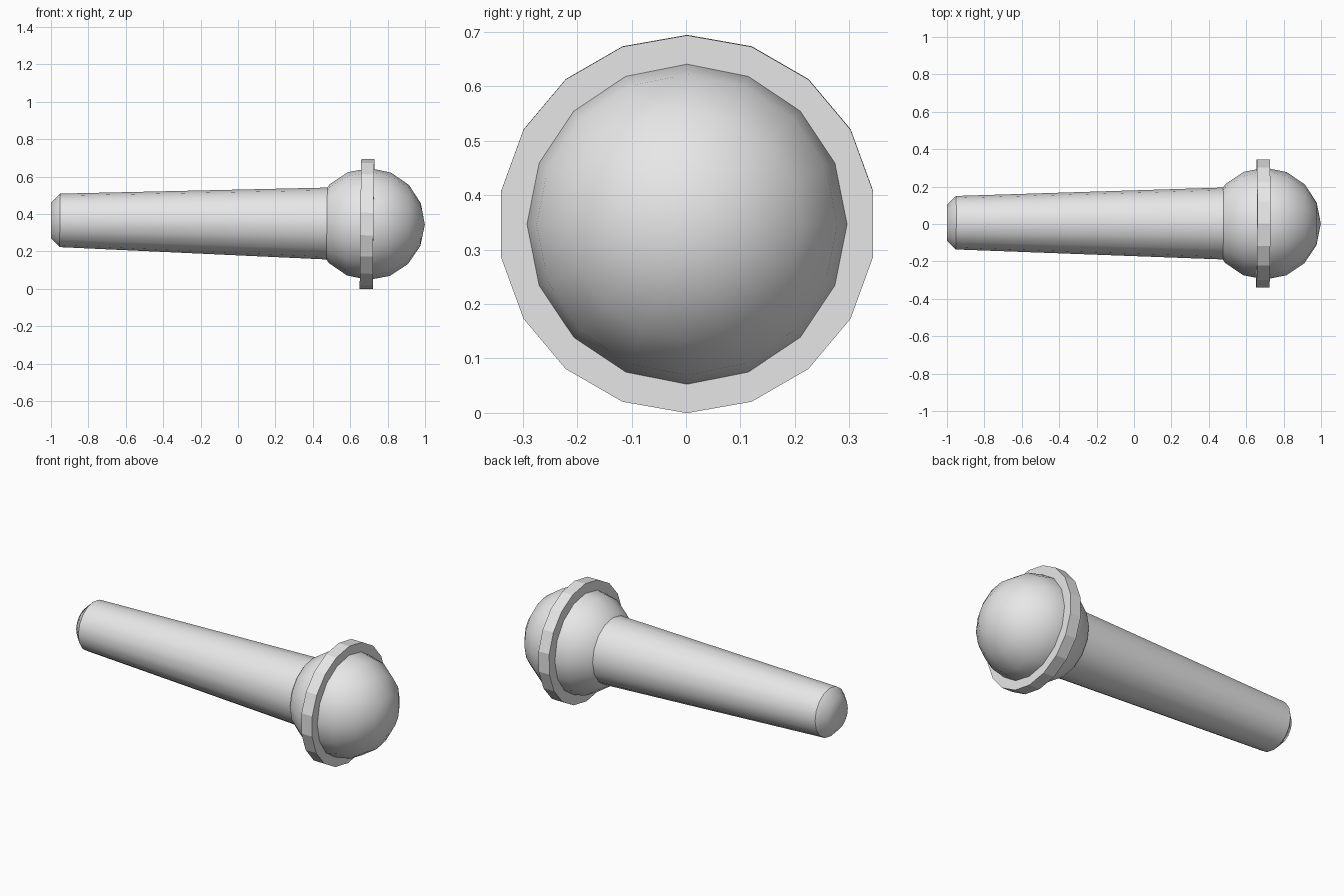
import bpy
import bmesh
from math import sin, cos, pi
from mathutils import Matrix, Euler

cube = bpy.data.objects.get("Cube")
if cube:
    bpy.data.objects.remove(cube, do_unlink=True)

grey = bpy.data.materials.new("light grey")
grey.use_nodes = True
colour = (0.8, 0.8, 0.8, 1)
grey.diffuse_color = colour
grey.node_tree.nodes["Principled BSDF"].inputs["Base Color"].default_value = colour

# Shared long axis, very slightly tilted, with its origin at the collar
AXIS = Matrix.Translation((0.69, 0.002, 0.347)) @ Euler((0, 0.0118, -0.003)).to_matrix().to_4x4()


def turned(name, profile, sides, smooth=True, sharp_rings=()):
    """Turn (along, radius) points about the axis; radius 0 makes a pole."""
    bm = bmesh.new()
    rings = []
    for along, radius in profile:
        count = sides if radius > 1e-6 else 1
        rings.append([bm.verts.new((along, radius * sin(2 * pi * i / sides),
                                    radius * cos(2 * pi * i / sides)))
                      for i in range(count)])
    for a, b in zip(rings, rings[1:]):
        for i in range(sides):
            j = (i + 1) % sides
            quad = [a[i % len(a)], a[j % len(a)], b[j % len(b)], b[i % len(b)]]
            bm.faces.new(list(dict.fromkeys(quad)))
    for ring in (rings[0], rings[-1]):
        if len(ring) > 1:
            bm.faces.new(ring)
    for k in sharp_rings:
        for i in range(sides):
            bm.edges.get((rings[k][i], rings[k][(i + 1) % sides])).smooth = False
    bmesh.ops.recalc_face_normals(bm, faces=bm.faces)
    for face in bm.faces:
        face.smooth = smooth
    mesh = bpy.data.meshes.new(name)
    bm.to_mesh(mesh)
    bm.free()
    mesh.materials.append(grey)
    obj = bpy.data.objects.new(name, mesh)
    obj.matrix_world = AXIS
    bpy.context.collection.objects.link(obj)
    return obj


# Tapered handle with a chamfered butt
turned("handle", [(-1.69, 0.095), (-1.642, 0.143), (-0.19, 0.193)], 16,
       sharp_rings=(1, 2))

# Round head
R, RINGS = 0.299, 8
turned("head", [(0.01 - R * cos(pi * k / RINGS), R * sin(pi * k / RINGS))
                for k in range(RINGS + 1)], 16)

# Flat collar around the head
turned("collar", [(-0.035, 0.347), (0.035, 0.347)], 18, smooth=False)
